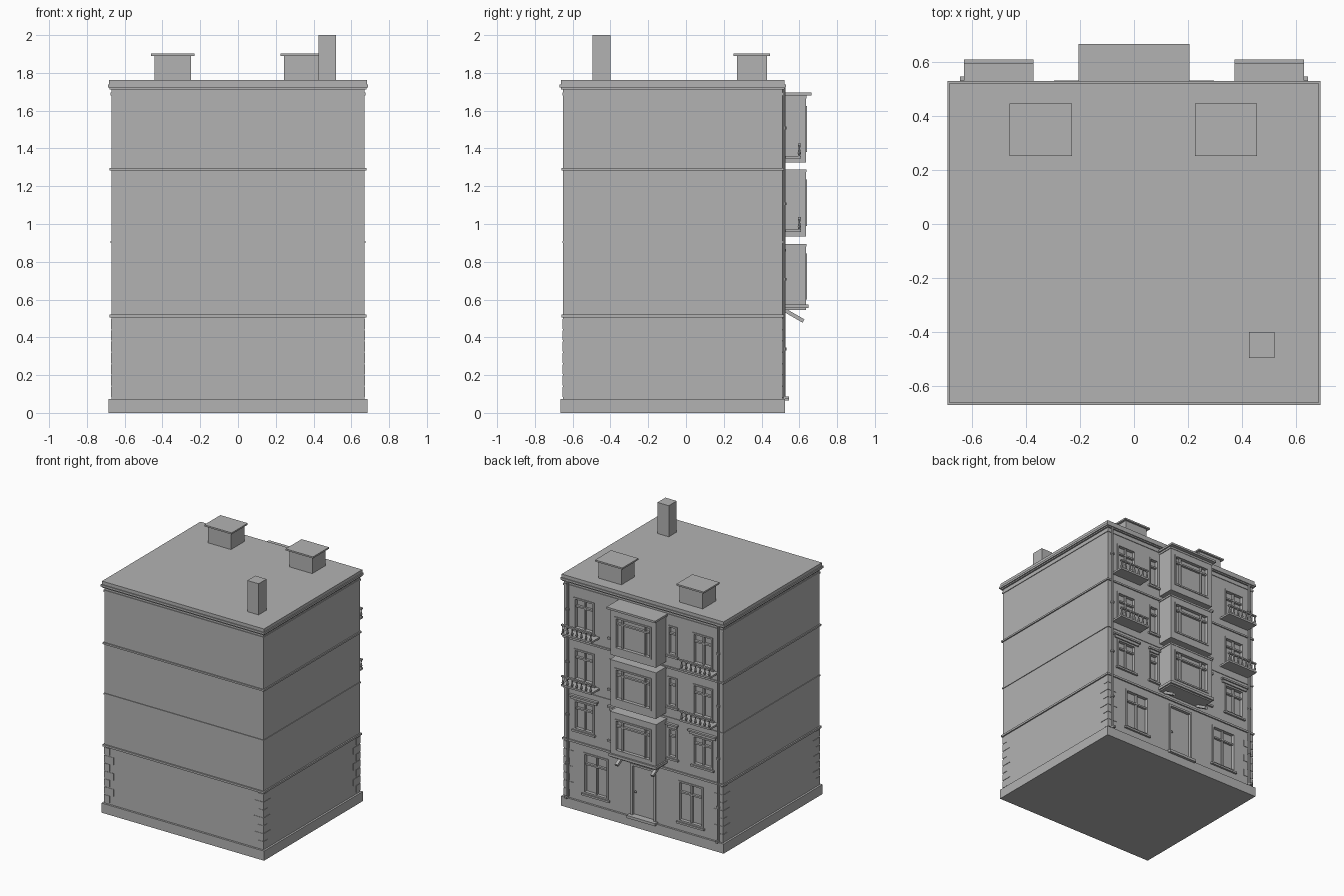
import bpy, bmesh
from mathutils import Matrix, Vector
from math import radians

old = bpy.data.objects.get("Cube")
if old:
    bpy.data.objects.remove(old, do_unlink=True)

stone = bpy.data.materials.new("stone_grey")
stone.use_nodes = True
GREY = (0.45, 0.45, 0.45, 1)
stone.diffuse_color = GREY
stone.node_tree.nodes["Principled BSDF"].inputs["Base Color"].default_value = GREY

WALL = 0.51      # rear facade plane
BAY = 0.635      # front plane of the bay windows
FLOORS = (0.545, 0.935, 1.325)


def add_box(bm, x0, x1, y0, y1, z0, z1, tilt=0):
    size = Matrix.Diagonal((x1 - x0, y1 - y0, z1 - z0, 1))
    place = Matrix.Translation(((x0 + x1) / 2, (y0 + y1) / 2, (z0 + z1) / 2))
    bmesh.ops.create_cube(bm, size=1, matrix=place @ Matrix.Rotation(tilt, 4, 'X') @ size)


def finish(name, bm):
    mesh = bpy.data.meshes.new(name)
    bm.to_mesh(mesh)
    bm.free()
    mesh.materials.append(stone)
    obj = bpy.data.objects.new(name, mesh)
    bpy.context.collection.objects.link(obj)
    return obj


def boxes(name, *items):
    bm = bmesh.new()
    for item in items:
        add_box(bm, *item)
    return finish(name, bm)


def ring(name, out, z0, z1):
    """Slab following the outline of the building, pushed out by a margin."""
    return boxes(name, (-0.67 - out, 0.67 + out, -0.65 - out, WALL + out, z0, z1))


def cut(target, name, items):
    cutter = boxes(name, *items)
    cutter.hide_render = True
    cutter.hide_viewport = True
    cutter.display_type = 'WIRE'
    mod = target.modifiers.new("openings", 'BOOLEAN')
    mod.operation, mod.solver, mod.object = 'DIFFERENCE', 'EXACT', cutter


def window(name, cx, w, z0, z1, y, uprights=(0,), transom=0.72, sill=True):
    """Frame, uprights and transom set in a shallow opening."""
    x0, x1, t = cx - w / 2, cx + w / 2, 0.012
    bm = bmesh.new()
    for a in (x0, x1 - t):
        add_box(bm, a, a + t, y - 0.02, y + 0.006, z0, z1)
    for a in (z0, z1 - t):
        add_box(bm, x0 + t, x1 - t, y - 0.02, y + 0.006, a, a + t)
    zt = z0 + (z1 - z0) * transom
    add_box(bm, x0 + t, x1 - t, y - 0.02, y - 0.002, zt - t / 2, zt + t / 2)
    for u in uprights:
        ux = cx + u * w
        add_box(bm, ux - t / 2, ux + t / 2, y - 0.02, y - 0.004, z0 + t, z1 - t)
    if sill:
        add_box(bm, x0 - 0.012, x1 + 0.012, y - 0.01, y + 0.015, z0 - 0.014, z0)
    finish(name, bm)


def lathe(bm, x, y, profile, sides=8):
    """Turned post: stacked frustums between (radius, height) points."""
    for (r0, z0), (r1, z1) in zip(profile, profile[1:]):
        bmesh.ops.create_cone(bm, cap_ends=True, segments=sides, radius1=r0, radius2=r1,
                              depth=z1 - z0, matrix=Matrix.Translation((x, y, (z0 + z1) / 2)))


# Main block with plinth, string courses and cornice
body = ring("main_walls", 0, 0.02, 1.73)
ring("plinth", 0.015, 0, 0.073)
ring("ground_floor_band", 0.01, 0.505, 0.52)
ring("second_floor_band", 0.005, 0.9, 0.91)
ring("third_floor_band", 0.009, 1.283, 1.296)
ring("frieze_band", 0.005, 1.68, 1.695)
ring("cornice_lower", 0.011, 1.713, 1.722)
ring("cornice_middle", 0.019, 1.722, 1.738)
ring("roof_slab", 0.012, 1.738, 1.763)

# Corner stones, alternating long and short
bm = bmesh.new()
for row in range(7):
    z = 0.085 + row * 0.06
    w = 0.08 if row % 2 else 0.045
    for sx in (-1, 1):
        for ys, yd in ((-0.65, 1), (WALL, -1)):
            xa, xb = sorted((sx * 0.673, sx * (0.67 - w)))
            ya, yb = sorted((ys - yd * 0.003, ys + yd * w))
            add_box(bm, xa, xb, ya, yb, z, z + 0.052)
finish("corner_stones", bm)

# Roof vents and chimney
for side, cx in (("right", -0.345), ("left", 0.34)):
    boxes("roof_vent_" + side, (cx - 0.097, cx + 0.097, 0.27, 0.43, 1.75, 1.89))
    boxes("vent_lid_" + side, (cx - 0.115, cx + 0.115, 0.252, 0.445, 1.89, 1.902))
boxes("chimney", (0.425, 0.52, -0.495, -0.4, 1.75, 2.0))

# Facade windows: (centre, width, bottom, top)
openings = []
for s in (-1, 1):
    openings.append((s * 0.4, 0.21, 0.14, 0.45))
    for i, z in enumerate(FLOORS):
        low = 0.06 if i == 0 else 0.045
        openings.append((s * 0.5, 0.17, z + low, z + 0.285))
        openings.append((s * 0.245, 0.08, z + 0.06, z + 0.285))
cuts = []
for n, (cx, w, z0, z1) in enumerate(openings):
    cuts.append((cx - w / 2, cx + w / 2, WALL - 0.02, WALL + 0.02, z0, z1))
    window("facade_window_%d" % n, cx, w, z0, z1, WALL, (0,) if w > 0.1 else ())
cuts.append((-0.1, 0.1, WALL - 0.015, WALL + 0.02, 0.085, 0.46))
cut(body, "facade_cutter", cuts)

# Hoods over the first-floor windows
for s in (-1, 1):
    for cx, w in ((0.5, 0.24), (0.245, 0.1)):
        c = s * cx
        boxes("window_hood", (c - w / 2, c + w / 2, WALL - 0.01, 0.53, 0.855, 0.868),
              (c - w / 2 + 0.01, c + w / 2 - 0.01, WALL - 0.01, 0.52, 0.835, 0.855))

# Entrance door
boxes("door_frame", (-0.105, -0.09, 0.48, 0.518, 0.085, 0.46),
      (0.09, 0.105, 0.48, 0.518, 0.085, 0.46), (-0.105, 0.105, 0.48, 0.518, 0.46, 0.475))
boxes("door_step", (-0.12, 0.12, 0.49, 0.545, 0.065, 0.085))
bm = bmesh.new()
bmesh.ops.create_uvsphere(bm, u_segments=8, v_segments=6, radius=0.009,
                          matrix=Matrix.Translation((0.072, 0.505, 0.26)))
finish("door_knob", bm)

# Stacked bay windows
for i, z in enumerate(FLOORS):
    top = z + (0.335 if i == 0 else 0.34)
    bay = boxes("bay_%d" % i, (-0.19, 0.19, 0.48, BAY, z, top))
    boxes("bay_roof_%d" % i, (-0.195, 0.195, 0.49, BAY + 0.003, top, top + 0.014))
    z0, z1 = z + 0.055, z + 0.3
    cut(bay, "bay_cutter_%d" % i, [(-0.155, 0.155, BAY - 0.02, BAY + 0.02, z0, z1)])
    window("bay_window_%d" % i, 0, 0.31, z0, z1, BAY, (-0.31, 0.31), 0.78, False)
boxes("bay_top_lid", (-0.205, 0.205, 0.49, 0.665, 1.68, 1.695))
boxes("bay_floor_slab", (-0.2, 0.2, 0.49, 0.648, 0.555, 0.575))
boxes("bay_struts", *[(s * 0.15 - 0.012, s * 0.15 + 0.012, 0.515, 0.63, 0.505, 0.525, radians(-30))
                      for s in (-1, 1)])

# Balconies with turned balusters
for i, z in enumerate((0.957, 1.347)):
    for s in (-1, 1):
        c = s * 0.5
        boxes("balcony_slab_%d" % i, (c - 0.128, c + 0.128, 0.49, 0.608, z, z + 0.014))
        boxes("balcony_rail_%d" % i, (c - 0.128, c + 0.128, 0.592, 0.608, z + 0.07, z + 0.08))
        bm = bmesh.new()
        for k in range(7):
            lathe(bm, c - 0.117 + k * 0.039, 0.6,
                  [(0.004, z + 0.012), (0.009, z + 0.028), (0.004, z + 0.052), (0.007, z + 0.07)])
        finish("balusters_%d" % i, bm)

# Downpipes with clips
for s in (-1, 1):
    bm = bmesh.new()
    lathe(bm, s * 0.635, 0.519, [(0.009, 0.08), (0.009, 1.72)], 10)
    for z in (0.33, 0.7, 1.1, 1.5):
        lathe(bm, s * 0.635, 0.519, [(0.013, z), (0.013, z + 0.015)], 10)
    add_box(bm, s * 0.635 - 0.009, s * 0.635 + 0.009, 0.515, 0.545, 0.073, 0.088)
    finish("downpipe", bm)
